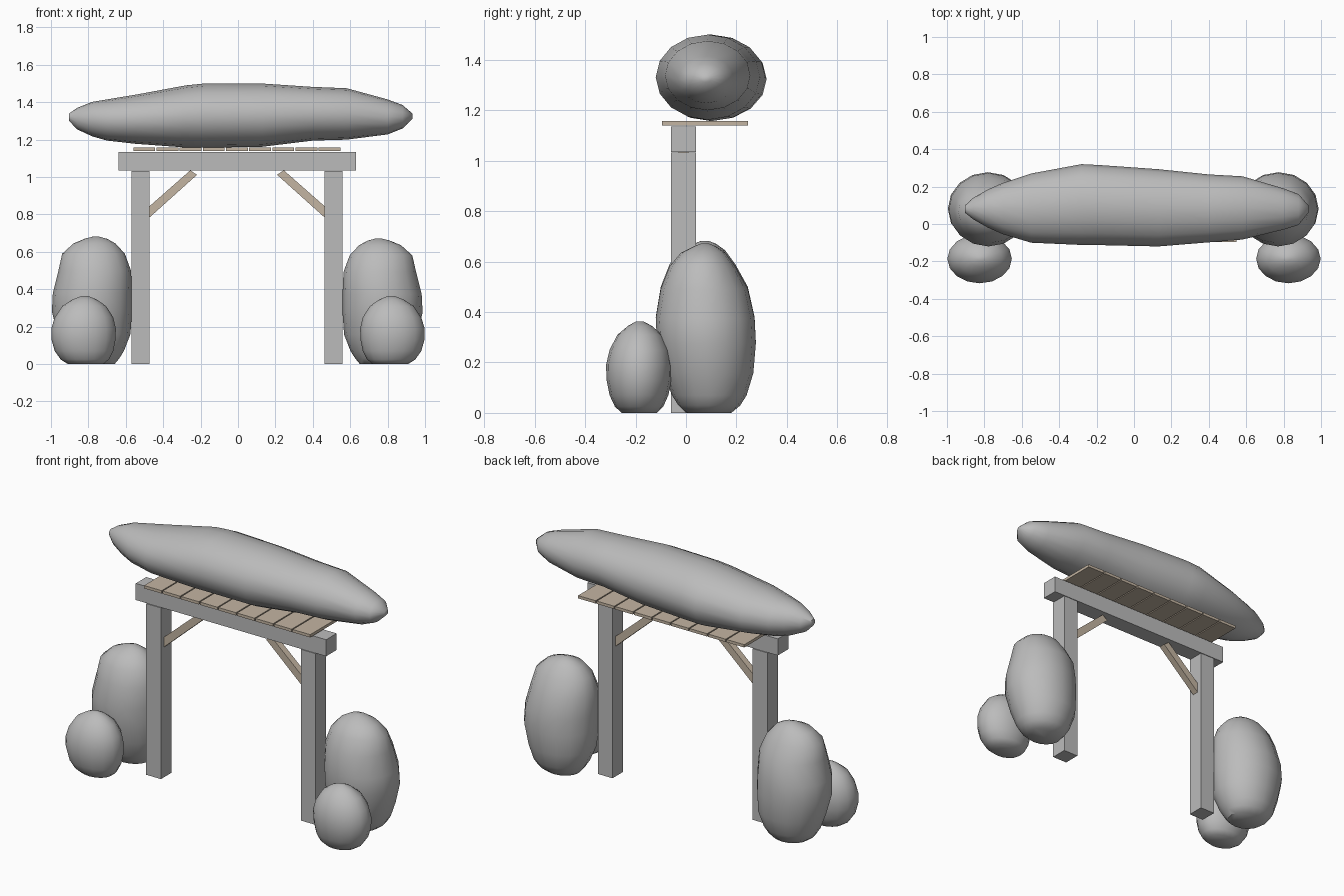
import bpy, bmesh, math
from mathutils import Vector

if "Cube" in bpy.data.objects:
    bpy.data.objects.remove(bpy.data.objects["Cube"])


def material(name, rgb):
    m = bpy.data.materials.new(name)
    m.diffuse_color = (*rgb, 1)
    m.use_nodes = True
    m.node_tree.nodes["Principled BSDF"].inputs["Base Color"].default_value = m.diffuse_color
    return m


GREY = material("grey", (0.50, 0.50, 0.50))
WOOD = material("pale wood", (0.55, 0.46, 0.36))


def finish(name, bm, mat, smooth=False):
    bmesh.ops.recalc_face_normals(bm, faces=bm.faces)
    me = bpy.data.meshes.new(name)
    bm.to_mesh(me)
    bm.free()
    me.materials.append(mat)
    for p in me.polygons:
        p.use_smooth = smooth
    ob = bpy.data.objects.new(name, me)
    bpy.context.collection.objects.link(ob)
    return ob


def box(name, lo, hi, mat):
    bm = bmesh.new()
    bmesh.ops.create_cube(bm, size=1)
    for v in bm.verts:
        v.co = Vector([(a + b) / 2 + (b - a) * c for a, b, c in zip(lo, hi, v.co)])
    return finish(name, bm, mat)


def prism(name, pts, y0, y1, mat):
    """Extrude an x-z outline along y."""
    bm = bmesh.new()
    f = bm.faces.new([bm.verts.new((x, y0, z)) for x, z in pts])
    new = bmesh.ops.extrude_face_region(bm, geom=[f])["geom"]
    bmesh.ops.translate(bm, vec=(0, y1 - y0, 0),
                        verts=[g for g in new if isinstance(g, bmesh.types.BMVert)])
    return finish(name, bm, mat)


def loft(name, sections, place, n=16):
    """Oval rings (position, a_min, a_max, b_min, b_max), closed at both ends."""
    bm = bmesh.new()
    rings = []
    for t, a0, a1, b0, b1 in sections:
        ring = []
        for i in range(n):
            w = math.tau * i / n
            a = (a0 + a1) / 2 + (a1 - a0) / 2 * math.cos(w)
            b = (b0 + b1) / 2 + (b1 - b0) / 2 * math.sin(w)
            ring.append(bm.verts.new(place(t, a, b)))
        rings.append(ring)
    for r, s in zip(rings, rings[1:]):
        for i in range(n):
            j = (i + 1) % n
            bm.faces.new((r[i], r[j], s[j], s[i]))
    bm.faces.new(rings[0])
    bm.faces.new(rings[-1])
    ob = finish(name, bm, GREY, True)
    bpy.context.view_layer.objects.active = ob
    ob.select_set(True)
    bpy.ops.object.shade_smooth_by_angle(angle=math.radians(50))
    ob.select_set(False)
    return ob


# Gate frame: lintel, posts and diagonal braces
box("lintel", (-0.64, -0.06, 1.035), (0.63, 0.04, 1.135), GREY)
for s, side in ((-1, "left"), (1, "right")):
    mx = lambda x: s * x - 0.005
    x0, x1 = sorted((mx(0.467), mx(0.565)))
    box(side + "_post", (x0, -0.06, 0), (x1, 0.04, 1.032), GREY)
    prism(side + "_brace", [(mx(x), z) for x, z in
          ((0.467, 0.785), (0.467, 0.845), (0.25, 1.036), (0.214, 1.012))],
          -0.03, 0.01, WOOD)

# Roof planks
for i in range(9):
    x = -0.56 + i * 0.1239
    box(f"roof_plank_{i + 1}", (x, -0.095, 1.14), (x + 0.117, 0.245, 1.157), WOOD)

# Long canopy: (x, y range, z range)
loft("canopy", [
    (-0.903, 0.06, 0.10, 1.30, 1.34), (-0.86, 0.025, 0.14, 1.255, 1.37),
    (-0.78, -0.02, 0.185, 1.218, 1.402), (-0.70, -0.055, 0.22, 1.195, 1.415),
    (-0.55, -0.10, 0.27, 1.178, 1.44), (-0.28, -0.112, 0.32, 1.158, 1.49),
    (-0.18, -0.113, 0.315, 1.157, 1.50), (0.13, -0.12, 0.293, 1.162, 1.50),
    (0.40, -0.098, 0.265, 1.195, 1.482), (0.58, -0.083, 0.255, 1.20, 1.475),
    (0.80, -0.03, 0.19, 1.228, 1.415), (0.88, -0.005, 0.16, 1.26, 1.385),
    (0.932, 0.06, 0.10, 1.31, 1.34)], lambda t, a, b: (t, a, b))

# Shrubs on both sides: (z, x range, y range)
TALL = [
    (0, 0.66, 0.87, 0.00, 0.18), (0.03, 0.635, 0.91, -0.03, 0.215),
    (0.07, 0.61, 0.935, -0.055, 0.24), (0.16, 0.575, 0.965, -0.09, 0.267),
    (0.28, 0.567, 0.995, -0.115, 0.277), (0.38, 0.567, 0.99, -0.12, 0.272),
    (0.50, 0.572, 0.96, -0.10, 0.245), (0.59, 0.605, 0.94, -0.065, 0.195),
    (0.645, 0.655, 0.88, -0.02, 0.155), (0.67, 0.70, 0.82, 0.03, 0.12),
    (0.682, 0.745, 0.775, 0.06, 0.09)]
LOW = [
    (0, 0.72, 0.91, -0.255, -0.115), (0.025, 0.69, 0.948, -0.282, -0.09),
    (0.07, 0.667, 0.98, -0.303, -0.07), (0.13, 0.655, 0.997, -0.315, -0.057),
    (0.19, 0.653, 0.998, -0.317, -0.055), (0.25, 0.667, 0.98, -0.303, -0.065),
    (0.31, 0.705, 0.94, -0.272, -0.095), (0.345, 0.755, 0.885, -0.23, -0.135),
    (0.363, 0.80, 0.84, -0.198, -0.17)]
for s, side in ((-1, "left"), (1, "right")):
    k = 1 if s < 0 else 0.985
    loft(side + "_tall_shrub", TALL, lambda t, a, b: (s * a - (0.008 if s > 0 else 0), b, t * k))
    loft(side + "_low_shrub", LOW, lambda t, a, b: (s * a, b, t))
